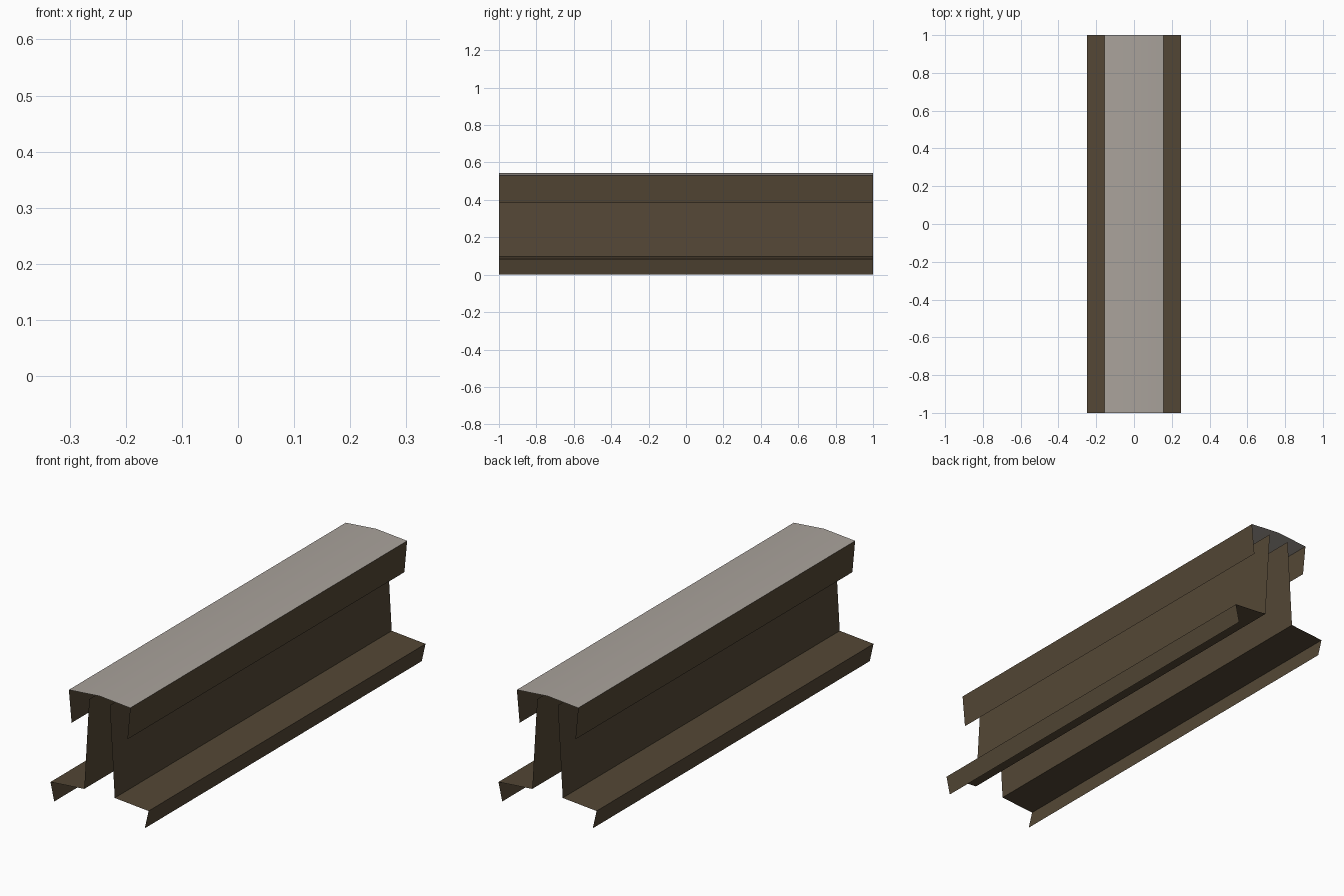
import bpy
import bmesh

if "Cube" in bpy.data.objects:
    bpy.data.objects.remove(bpy.data.objects["Cube"])

HALF_LENGTH = 1.0


def make_material(name, color):
    mat = bpy.data.materials.new(name)
    mat.diffuse_color = (*color, 1.0)
    mat.use_nodes = True
    mat.node_tree.nodes["Principled BSDF"].inputs["Base Color"].default_value = mat.diffuse_color
    return mat


rust = make_material("rusty brown", (0.088, 0.063, 0.036))
steel = make_material("worn steel grey", (0.40, 0.365, 0.33))


def sheet(name, profile, mat, smooth=False):
    """Sweep an open (x, z) profile along y into a thin, open-ended sheet."""
    bm = bmesh.new()
    rows = [[bm.verts.new((x, y, z)) for x, z in profile]
            for y in (-HALF_LENGTH, HALF_LENGTH)]
    for i in range(len(profile) - 1):
        face = bm.faces.new((rows[0][i], rows[0][i + 1],
                             rows[1][i + 1], rows[1][i]))
        face.smooth = smooth
    mesh = bpy.data.meshes.new(name)
    bm.to_mesh(mesh)
    bm.free()
    mesh.materials.append(mat)
    obj = bpy.data.objects.new(name, mesh)
    bpy.context.collection.objects.link(obj)
    return obj


def mirrored(profile):
    # reversed order keeps the normals facing outward
    return [(-x, z) for x, z in reversed(profile)]


# Crowned running surface
sheet("rail_head_top", [(-0.155, 0.53), (0, 0.543), (0.155, 0.53)], steel, True)

# Head side walls, and web with foot flange and down-turned lip
head_side = [(0.155, 0.53), (0.141, 0.383)]
web_foot = [(0.052, 0.515), (0.077, 0.098), (0.248, 0.084), (0.229, 0.0)]
for part, profile in (("rail_head_side", head_side), ("rail_web_and_foot", web_foot)):
    sheet(part + "_right", profile, rust)
    sheet(part + "_left", mirrored(profile), rust)
